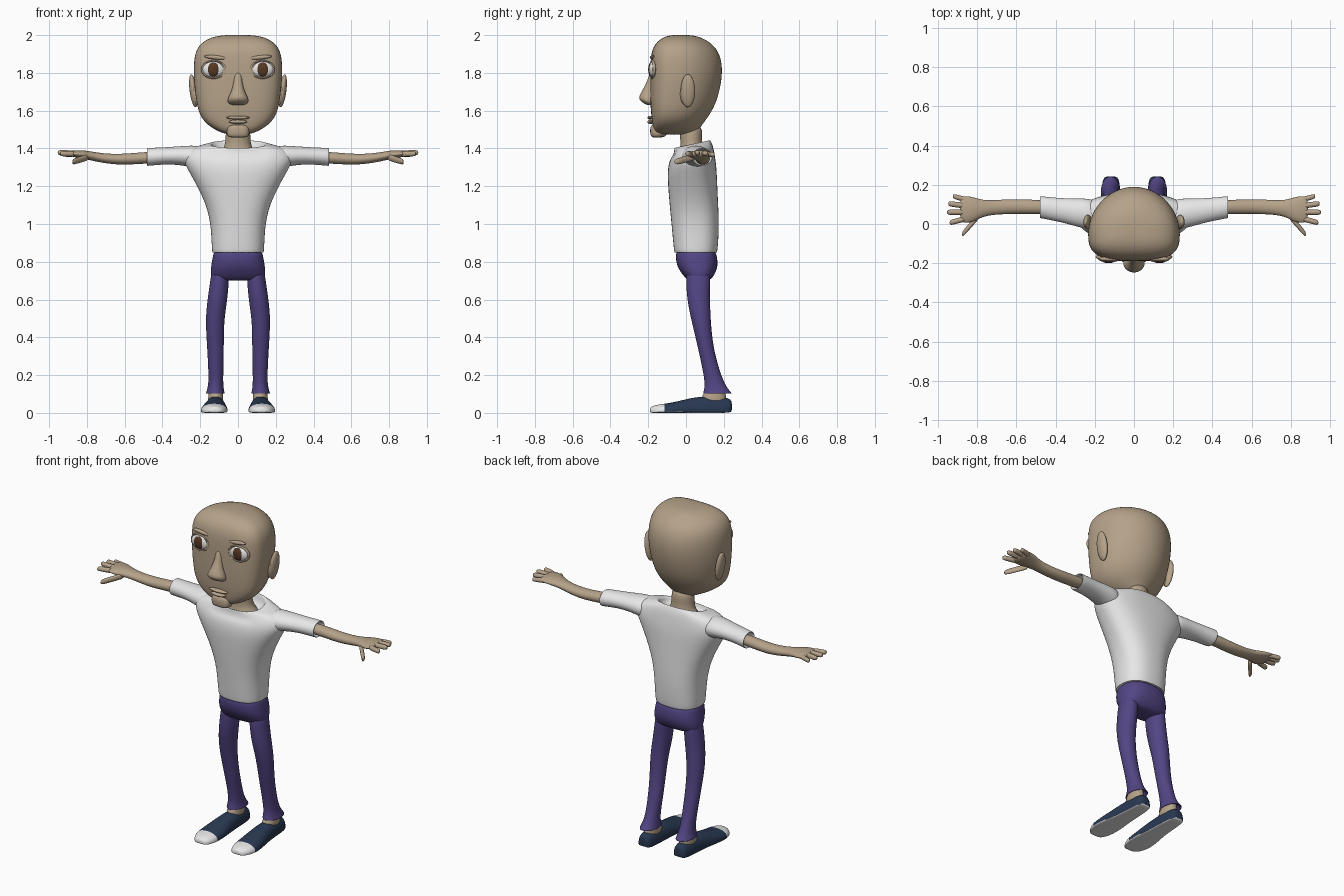
import bpy, bmesh, math
from mathutils import Matrix, Vector


def material(name, r, g, b):
    m = bpy.data.materials.new(name)
    m.diffuse_color = (r, g, b, 1)
    return m


SKIN = material("skin tan", 0.46, 0.36, 0.25)
WHITE = material("white cloth", 0.8, 0.8, 0.8)
PURPLE = material("trouser purple", 0.085, 0.06, 0.23)
NAVY = material("shoe navy", 0.022, 0.04, 0.085)
BROWN = material("iris brown", 0.09, 0.04, 0.018)


def finish(name, bm, mats, mirror, levels):
    """Turn a bmesh into a smooth object, mirrored over x if wanted."""
    bmesh.ops.recalc_face_normals(bm, faces=bm.faces)
    for f in bm.faces:
        f.smooth = True
    me = bpy.data.meshes.new(name)
    bm.to_mesh(me)
    bm.free()
    ob = bpy.data.objects.new(name, me)
    bpy.context.collection.objects.link(ob)
    for m in mats:
        me.materials.append(m)
    if mirror:
        ob.modifiers.new("mirror", 'MIRROR').use_mirror_merge = False
    if levels:
        s = ob.modifiers.new("smooth", 'SUBSURF')
        s.levels = s.render_levels = levels
    return ob


def loft(name, axis, sections, mats, mirror=False, f=0.5, nlo=2, nhi=2,
         segs=24, levels=2, edit=None):
    """Skin rounded sections (position, centre, half width, low, high) along an axis."""
    bm = bmesh.new()
    rings = []
    for s, u0, a, lo, hi in sections:
        mid = lo + (hi - lo) * f
        ring = []
        for i in range(segs):
            t = 2 * math.pi * i / segs
            c, d = math.cos(t), math.sin(t)
            e = 2 / (nhi if d > 0 else nlo)
            u = u0 + a * math.copysign(abs(c) ** e, c)
            v = mid + ((hi - mid) if d > 0 else (mid - lo)) * math.copysign(abs(d) ** e, d)
            co = {'Z': (u, v, s), 'X': (s, u, v), 'Y': (u, s, v)}[axis]
            ring.append(bm.verts.new(co))
        rings.append(ring)
    for r0, r1 in zip(rings, rings[1:]):
        for i in range(segs):
            j = (i + 1) % segs
            bm.faces.new((r0[i], r0[j], r1[j], r1[i]))
    bm.faces.new(rings[0])
    bm.faces.new(rings[-1])
    bmesh.ops.recalc_face_normals(bm, faces=bm.faces)
    if edit:
        edit(bm)
    return finish(name, bm, mats, mirror, levels)


def ellipsoid(name, centre, radii, mat, mirror=False, tilt=0.0):
    bm = bmesh.new()
    mtx = (Matrix.Translation(centre) @ Matrix.Rotation(tilt, 4, 'Y')
           @ Matrix.Diagonal((*radii, 1)))
    bmesh.ops.create_uvsphere(bm, u_segments=28, v_segments=18, radius=1, matrix=mtx)
    return finish(name, bm, [mat], mirror, 0)


# Head: flat-fronted egg, with neck and chin
loft("head", 'Z', [
    (1.472, 0, .06, -.15, .05), (1.495, 0, .115, -.17, .065), (1.53, 0, .17, -.178, .09),
    (1.58, 0, .206, -.185, .128), (1.65, 0, .222, -.19, .165), (1.75, 0, .234, -.19, .189),
    (1.83, 0, .236, -.189, .194), (1.90, 0, .23, -.186, .18), (1.95, 0, .206, -.168, .145),
    (1.985, 0, .155, -.13, .09), (2.002, 0, .08, -.08, .03)],
    [SKIN], f=.37, nlo=3, nhi=1.95, segs=32)
loft("neck", 'Z', [
    (1.34, 0, .13, -.05, .12), (1.375, 0, .10, -.04, .105), (1.405, 0, .072, -.03, .09),
    (1.45, 0, .065, -.03, .084), (1.53, 0, .066, -.04, .09)], [SKIN])
loft("chin", 'Z', [
    (1.457, 0, .045, -.178, -.125), (1.468, 0, .06, -.189, -.1), (1.50, 0, .062, -.191, -.1),
    (1.53, 0, .05, -.185, -.12)], [SKIN], nlo=3)

# Face
loft("nose", 'Z', [
    (1.628, 0, .035, -.205, -.16), (1.642, 0, .056, -.23, -.16), (1.665, 0, .056, -.255, -.16),
    (1.70, 0, .036, -.236, -.16), (1.75, 0, .022, -.207, -.16), (1.81, 0, .02, -.19, -.16)],
    [SKIN])
ellipsoid("upper_lip", (0, -.187, 1.563), (.062, .017, .010), SKIN)
ellipsoid("lower_lip", (0, -.187, 1.541), (.048, .018, .011), SKIN)
ellipsoid("eyeball", (.128, -.172, 1.818), (.06, .025, .044), WHITE, True)
ellipsoid("iris", (.13, -.186, 1.818), (.034, .014, .037), BROWN, True)
ellipsoid("brow", (.118, -.178, 1.882), (.062, .012, .011), SKIN, True, -.1)
ellipsoid("ear", (.236, .01, 1.705), (.02, .038, .088), SKIN, True, .13)
ellipsoid("ear_lobe_root", (.222, -.005, 1.69), (.022, .026, .06), SKIN, True, .1)


# Eyelid rims
bm = bmesh.new()
n, k = 28, 8
grid = []
for i in range(n):
    t = 2 * math.pi * i / n
    row = []
    for j in range(k):
        p = 2 * math.pi * j / k
        r = 1 + .11 * math.cos(p)
        row.append(bm.verts.new((.128 + .062 * r * math.cos(t),
                                 -.180 + .009 * math.sin(p) + .012 * max(0, math.cos(t)),
                                 1.818 + .046 * r * math.sin(t))))
    grid.append(row)
for i in range(n):
    for j in range(k):
        a, b = grid[i], grid[(i + 1) % n]
        bm.faces.new((a[j], b[j], b[(j + 1) % k], a[(j + 1) % k]))
finish("eyelid", bm, [SKIN], True, 1)


# Shirt: neckline slopes down to the front
def slope_collar(bm):
    for v in bm.verts:
        if v.co.z > 1.375:
            v.co.z += (v.co.y - .06) * (.22 if abs(v.co.x) < .16 else .05)


loft("shirt", 'Z', [
    (.88, 0, .12, -.045, .15), (.85, 0, .132, -.057, .16), (.845, 0, .137, -.062, .165),
    (.90, 0, .14, -.068, .171), (1.0, 0, .145, -.077, .175), (1.1, 0, .168, -.087, .171),
    (1.2, 0, .216, -.095, .166), (1.28, 0, .262, -.099, .163), (1.34, 0, .295, -.088, .157),
    (1.39, 0, .28, -.068, .145), (1.415, 0, .215, -.062, .135), (1.43, 0, .15, -.062, .128),
    (1.43, 0, .14, -.056, .12), (1.365, 0, .13, -.05, .11)],
    [WHITE], nlo=2.4, nhi=2.4, segs=32, edit=slope_collar)
loft("sleeve", 'X', [
    (.18, .045, .085, 1.28, 1.418), (.27, .055, .075, 1.308, 1.415),
    (.37, .07, .061, 1.318, 1.407), (.47, .085, .057, 1.308, 1.403),
    (.482, .086, .056, 1.307, 1.402), (.482, .086, .05, 1.313, 1.396),
    (.44, .085, .045, 1.318, 1.39)], [WHITE], True)

# Arms and hands
loft("forearm_and_palm", 'X', [
    (.42, .085, .036, 1.322, 1.385), (.52, .088, .036, 1.318, 1.379),
    (.62, .09, .038, 1.312, 1.37), (.71, .085, .037, 1.322, 1.373),
    (.77, .08, .041, 1.335, 1.383), (.82, .074, .064, 1.345, 1.391),
    (.865, .074, .071, 1.353, 1.39), (.89, .076, .06, 1.36, 1.386)], [SKIN], True)


def digit(name, base, tip, r):
    base, tip = Vector(base), Vector(tip)
    secs = []
    for t, w in ((0, 1), (.3, 1), (.6, .97), (.9, .95), (1, .6)):
        p = base.lerp(tip, t)
        secs.append((p.x, p.y, r * w, p.z - r * w, p.z + r * w))
    loft(name, 'X', secs, [SKIN], True, segs=12, levels=1)


digit("little_finger", (.85, .122, 1.37), (.925, .142, 1.368), .014)
digit("ring_finger", (.86, .093, 1.374), (.948, .104, 1.375), .015)
digit("middle_finger", (.86, .060, 1.375), (.955, .060, 1.378), .015)
digit("index_finger", (.86, .027, 1.371), (.942, .006, 1.372), .015)
digit("thumb", (.79, .045, 1.355), (.878, -.055, 1.328), .018)

# Trousers
loft("trouser_hips", 'Z', [
    (.87, 0, .125, -.05, .152), (.83, 0, .134, -.056, .165), (.78, 0, .143, -.05, .17),
    (.74, 0, .146, -.025, .156), (.712, 0, .142, -.002, .138), (.70, 0, .12, .02, .115)],
    [PURPLE], nlo=2.5, nhi=2.5)
loft("trouser_leg", 'Z', [
    (.77, .093, .044, .0, .13), (.70, .097, .05, .0, .129), (.60, .109, .053, .005, .126),
    (.50, .122, .05, .026, .131), (.40, .121, .046, .05, .138), (.30, .118, .043, .073, .156),
    (.20, .117, .039, .094, .186), (.14, .118, .04, .1, .212), (.105, .12, .05, .09, .242),
    (.1, .12, .05, .09, .245), (.103, .12, .044, .1, .232), (.14, .118, .034, .11, .2)],
    [PURPLE], True)
loft("ankle", 'Z', [
    (.04, .118, .04, .075, .215), (.08, .118, .041, .08, .215), (.11, .118, .037, .098, .208),
    (.15, .118, .033, .11, .2)], [SKIN], True)


# Shoes: white toe cap and sole
def paint_shoe(bm):
    for f in bm.faces:
        if f.calc_center_median().y < -.112 or f.normal.z < -.7:
            f.material_index = 1


loft("shoe", 'Y', [
    (.244, .118, .026, .008, .06), (.23, .118, .043, 0, .08), (.15, .118, .05, 0, .09),
    (.05, .12, .056, 0, .085), (-.02, .123, .067, 0, .067), (-.08, .126, .071, 0, .054),
    (-.112, .126, .07, 0, .049), (-.15, .125, .061, 0, .044), (-.18, .123, .043, 0, .036),
    (-.192, .122, .022, .004, .024)],
    [NAVY, WHITE], True, f=.25, nlo=5, nhi=2.2, edit=paint_shoe)
